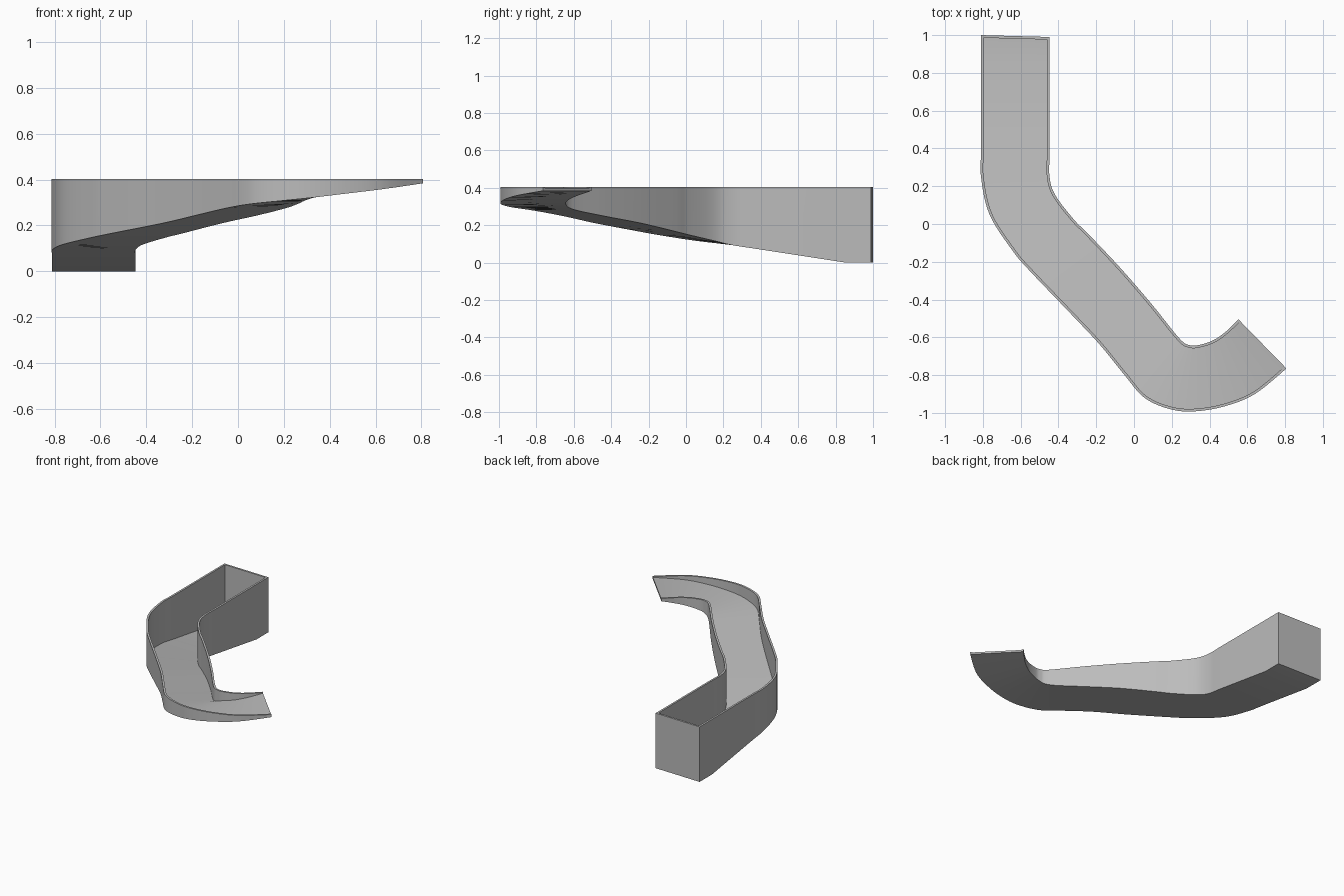
import bpy
import bmesh
from mathutils import Vector

cube = bpy.data.objects.get("Cube")
if cube:
    bpy.data.objects.remove(cube)

RIM = 0.403          # level top of the walls
WALL = 0.014         # wall and floor thickness
LIP = 0.384          # underside height at the open end
STEPS = 6

# Stations along the channel: outer bank x, y and inner bank x, y
stations = [
    (-.81, 1, -.447, .99), (-.81, .855, -.447, .855), (-.81, .4, -.447, .4),
    (-.81, .25, -.447, .25), (-.765, .05, -.415, .15), (-.64, -.145, -.315, .02),
    (-.55, -.25, -.24, -.055), (-.33, -.48, -.07, -.235), (-.18, -.64, .09, -.42),
    (-.05, -.8, .21, -.57), (.055, -.92, .26, -.625), (.19, -.98, .29, -.64),
    (.32, -.992, .33, -.643), (.48, -.965, .41, -.62), (.64, -.9, .48, -.575),
    (.807, -.765, .553, -.505),
]


def make_material(name, colour):
    mat = bpy.data.materials.new(name)
    mat.use_nodes = True
    mat.diffuse_color = colour
    mat.node_tree.nodes["Principled BSDF"].inputs["Base Color"].default_value = colour
    return mat


def finish(name, bm, mat):
    bmesh.ops.recalc_face_normals(bm, faces=bm.faces[:])
    mesh = bpy.data.meshes.new(name)
    bm.to_mesh(mesh)
    bm.free()
    mesh.materials.append(mat)
    obj = bpy.data.objects.new(name, mesh)
    bpy.context.collection.objects.link(obj)
    bpy.ops.object.select_all(action="DESELECT")
    obj.select_set(True)
    bpy.context.view_layer.objects.active = obj
    return obj


def smooth_path(points):
    """Catmull-Rom spline through the stations."""
    pts = [Vector(p) for p in points]
    path = []
    for i in range(len(pts) - 1):
        a, b, c, d = (pts[max(i - 1, 0)], pts[i], pts[i + 1],
                      pts[min(i + 2, len(pts) - 1)])
        # The straight run at the closed end needs no extra sections
        count = 1 if i < 2 else STEPS
        for k in range(count):
            t = k / count
            path.append(b + (c - a) * (t / 2)
                        + (a * 2 - b * 5 + c * 4 - d) * (t * t / 2)
                        + (b * 3 - a - c * 3 + d) * (t ** 3 / 2))
    path.append(pts[-1])
    return path


grey = make_material("plain grey", (0.5, 0.5, 0.5, 1))
path = smooth_path(stations)

# Underside climbs evenly with distance, after a flat first bay
distance = [0.0, 0.0]
for p, q in zip(path[1:], path[2:]):
    step = (q - p) / 2
    distance.append(distance[-1] + Vector((step[0] + step[2], step[1] + step[3])).length)

# Channel: U-shaped section lofted along the path
bm = bmesh.new()
rings = []
for p, run in zip(path, distance):
    outer, inner = Vector(p[:2]), Vector(p[2:])
    across = (inner - outer).normalized() * WALL
    low = LIP * run / distance[-1]
    floor = low + WALL
    section = [(outer, low), (outer, RIM), (outer + across, RIM),
               (outer + across, floor), (inner - across, floor),
               (inner - across, RIM), (inner, RIM), (inner, low)]
    rings.append([bm.verts.new((v.x, v.y, z)) for v, z in section])

for near, far in zip(rings, rings[1:]):
    for i in range(len(near)):
        j = (i + 1) % len(near)
        bm.faces.new((near[i], near[j], far[j], far[i]))

# Close the cut ends of both walls and the floor
for ring in (rings[0], rings[-1]):
    for corners in ((0, 1, 2, 3), (4, 5, 6, 7), (0, 3, 4, 7)):
        bm.faces.new([ring[i] for i in corners])

finish("ramp_channel", bm, grey)
bpy.ops.object.shade_smooth_by_angle(angle=0.6)

# End wall closing the deep end between the side walls
bm = bmesh.new()
first = path[0]
left, right = Vector(first[:2]), Vector(first[2:])
along = (right - left).normalized() * WALL
back = Vector((0, -WALL))
plan = [left + along, right - along, right - along + back, left + along + back]
base = bm.faces.new([bm.verts.new((v.x, v.y, WALL)) for v in plan])
raised = bmesh.ops.extrude_face_region(bm, geom=[base])
top = [g for g in raised["geom"] if isinstance(g, bmesh.types.BMVert)]
bmesh.ops.translate(bm, verts=top, vec=(0, 0, RIM - WALL))
finish("end_wall", bm, grey)
